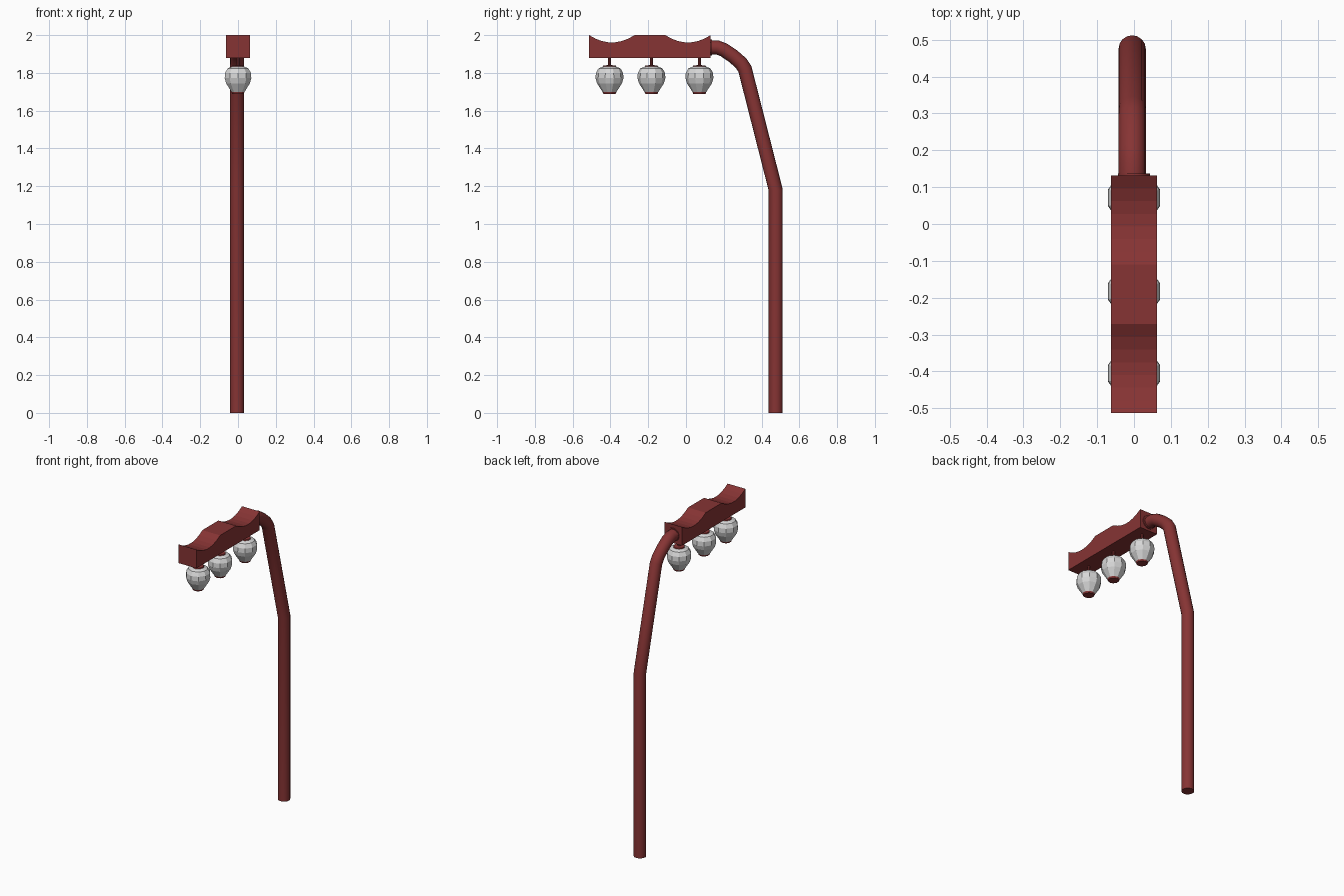
import bpy, bmesh, math
from mathutils import Vector

if "Cube" in bpy.data.objects:
    bpy.data.objects.remove(bpy.data.objects["Cube"])


def material(name, rgb):
    m = bpy.data.materials.new(name)
    m.diffuse_color = (*rgb, 1)
    m.use_nodes = True
    m.node_tree.nodes["Principled BSDF"].inputs["Base Color"].default_value = m.diffuse_color
    return m


RED = material("dark red paint", (0.24, 0.034, 0.034))
GLASS = material("pale grey glass", (0.68, 0.68, 0.68))


def finish(bm, name, *mats):
    bmesh.ops.recalc_face_normals(bm, faces=bm.faces)
    me = bpy.data.meshes.new(name)
    bm.to_mesh(me)
    bm.free()
    for m in mats:
        me.materials.append(m)
    ob = bpy.data.objects.new(name, me)
    bpy.context.collection.objects.link(ob)
    return ob


def bridge(bm, rings):
    """Skin a list of vertex rings and cap both ends."""
    n = len(rings[0])
    for a, b in zip(rings, rings[1:]):
        for i in range(n):
            j = (i + 1) % n
            bm.faces.new((a[i], a[j], b[j], b[i]))
    bm.faces.new(rings[0])
    bm.faces.new(rings[-1])


def tube(name, path, radius, sides, x=0.0):
    """Mitred tube along (y, z) points."""
    bm = bmesh.new()
    pts = [Vector((x, y, z)) for y, z in path]
    rings = []
    for i, p in enumerate(pts):
        d0 = (p - pts[max(i - 1, 0)]).normalized()
        d1 = (pts[min(i + 1, len(pts) - 1)] - p).normalized()
        t = (d0 + d1).normalized()
        miter = 1 / max(t.dot(d1 if d1.length else d0), 0.5)
        side = Vector((1, 0, 0))
        up = t.cross(side) * miter
        rings.append([bm.verts.new(p + radius * (math.cos(a) * side + math.sin(a) * up))
                      for a in (2 * math.pi * k / sides for k in range(sides))])
    bridge(bm, rings)
    ob = finish(bm, name, RED)
    for f in ob.data.polygons:
        f.use_smooth = len(f.vertices) == 4
    ob.data.set_sharp_from_angle(angle=math.radians(30))
    return ob


# Bent pole
tube("pole", [(0.475, 0), (0.475, 1.18), (0.312, 1.82), (0.29, 1.853), (0.25, 1.888),
              (0.2, 1.922), (0.165, 1.935), (0.12, 1.935)], 0.037, 16, -0.005)
# Collar where the pole meets the beam
tube("pole_collar", [(0.137, 1.935), (0.12, 1.935)], 0.043, 16)


# Beam with two scooped dips in its top
def scoop(y0, y1, depth, n=7):
    return [(y0 + (y1 - y0) * i / n, 2 - depth * (1 - (2 * i / n - 1) ** 2))
            for i in range(n + 1)]


profile = ([(-0.513, 1.88)] + scoop(-0.513, -0.272, 0.039)
           + scoop(-0.11, 0.131, 0.039) + [(0.131, 1.88)])
bm = bmesh.new()
bridge(bm, [[bm.verts.new((x, y, z)) for y, z in profile] for x in (-0.063, 0.063)])
finish(bm, "beam", RED)


# Hanging lamps: stem, cap, faceted shade and bottom rim in one lathed profile
def lamp(name, y, sides=10):
    prof = [(0.008, 1.885), (0.008, 1.841), (0.033, 1.839), (0.035, 1.833),
            (0.058, 1.824), (0.072, 1.80), (0.074, 1.772), (0.066, 1.745),
            (0.036, 1.698), (0.032, 1.688)]
    bm = bmesh.new()
    rings = [[bm.verts.new((r * math.cos(a), y + r * math.sin(a), z))
              for a in (2 * math.pi * (k + 0.5) / sides for k in range(sides))]
             for r, z in prof]
    bridge(bm, rings)
    for f in bm.faces:
        f.material_index = int(1.69 < min(v.co.z for v in f.verts)
                               and max(v.co.z for v in f.verts) < 1.835)
    finish(bm, name, RED, GLASS)


for name, y in (("front_lamp", -0.405), ("middle_lamp", -0.183), ("back_lamp", 0.071)):
    lamp(name, y)
